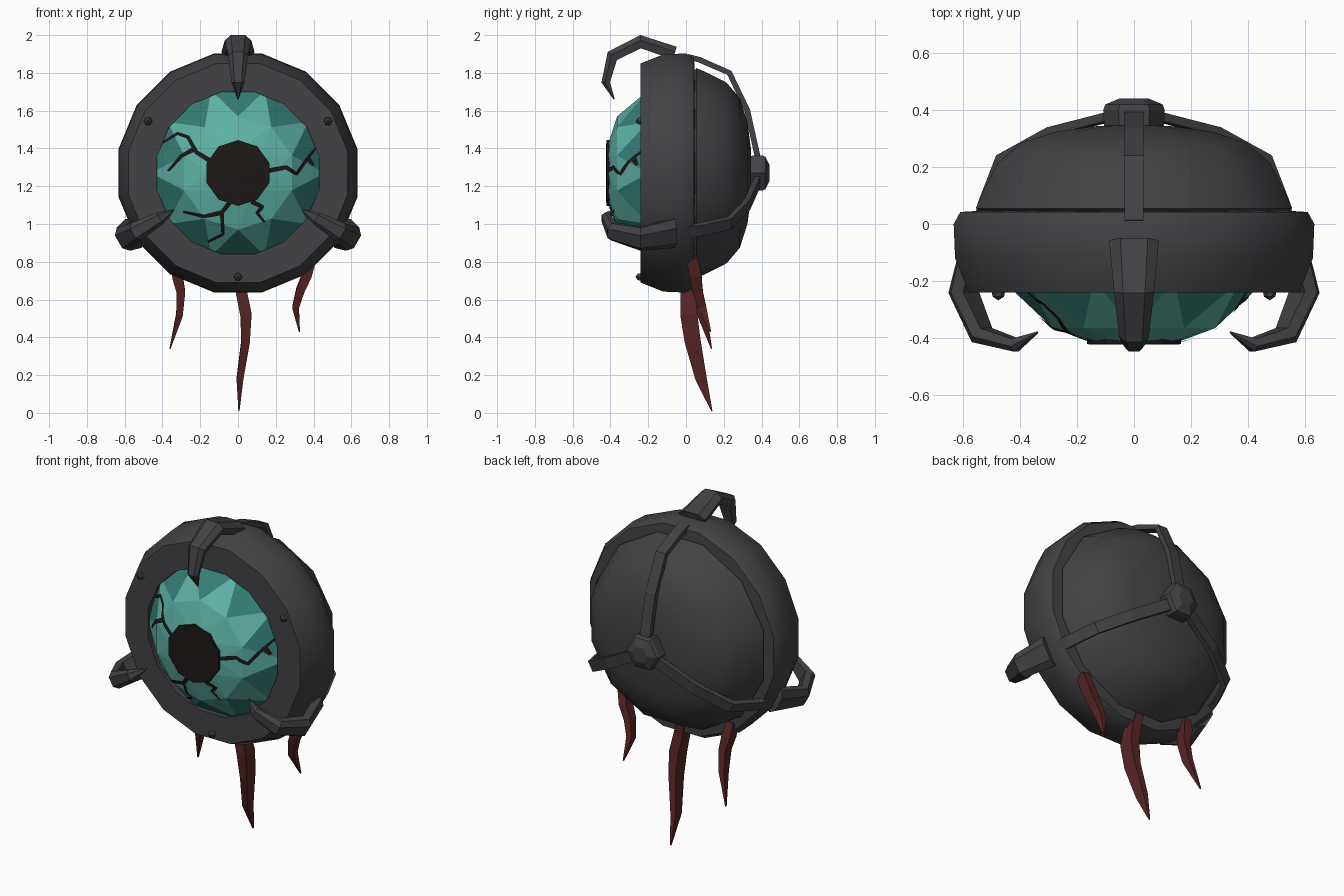
import bpy, bmesh
from math import sin, cos, pi, radians
from mathutils import Vector, Matrix
from mathutils.bvhtree import BVHTree

if "Cube" in bpy.data.objects:
    bpy.data.objects.remove(bpy.data.objects["Cube"])

CZ = 1.27  # height of the eye axis


def material(name, rgb):
    m = bpy.data.materials.new(name)
    m.diffuse_color = (*rgb, 1)
    m.use_nodes = True
    m.node_tree.nodes["Principled BSDF"].inputs["Base Color"].default_value = m.diffuse_color
    return m


IRON = material("dark_iron", (0.055, 0.055, 0.06))
TEAL = material("teal", (0.11, 0.45, 0.38))
DEEP = material("deep_teal", (0.035, 0.21, 0.18))
BLACK = material("black", (0.012, 0.009, 0.008))
RED = material("dark_red", (0.10, 0.018, 0.02))


def finish(name, bm, mats, smooth=None):
    bmesh.ops.recalc_face_normals(bm, faces=bm.faces)
    me = bpy.data.meshes.new(name)
    bm.to_mesh(me)
    bm.free()
    ob = bpy.data.objects.new(name, me)
    bpy.context.collection.objects.link(ob)
    for m in mats:
        me.materials.append(m)
    if smooth:
        bpy.ops.object.select_all(action='DESELECT')
        ob.select_set(True)
        bpy.context.view_layer.objects.active = ob
        bpy.ops.object.shade_smooth_by_angle(angle=radians(smooth))
    return ob


def revolve(name, profile, n, mat, offset=0.0, closed=False, smooth=None, centre=(0, CZ)):
    """Turn a (radius, y) profile around the y axis."""
    bm = bmesh.new()
    rings = []
    for r, y in profile:
        k = 1 if r == 0 else n
        rings.append([bm.verts.new((centre[0] + r * cos(offset + 2 * pi * i / n), y,
                                    centre[1] + r * sin(offset + 2 * pi * i / n))) for i in range(k)])
    pairs = list(zip(rings, rings[1:]))
    if closed:
        pairs.append((rings[-1], rings[0]))
    for a, b in pairs:
        for i in range(n):
            j = (i + 1) % n
            quad = [a[i % len(a)], a[j % len(a)], b[j % len(b)], b[i % len(b)]]
            bm.faces.new(list(dict.fromkeys(quad)))
    return finish(name, bm, [mat], smooth)


BOX = [(-1, -1), (1, -1), (1, 1), (-1, 1)]
RIDGED = [(-0.8, -1), (0.8, -1), (1, 0.2), (0.55, 1), (-0.55, 1), (-1, 0.2)]


def loft(name, path, sizes, shape, mat, turn=0.0, smooth=None):
    """Sweep a section along a path; turn spins it around the eye axis."""
    bm = bmesh.new()
    pts = [Vector(p) for p in path]
    rings = []
    for i, p in enumerate(pts):
        t = (pts[min(i + 1, len(pts) - 1)] - pts[max(i - 1, 0)]).normalized()
        side = Vector((1, 0, 0))
        side = (side - t * side.dot(t)).normalized()
        nor = t.cross(side)
        if nor.dot(p) < 0 and nor.y > 0:
            nor = -nor
        w, h = sizes[i]
        rings.append([bm.verts.new(p + side * u * w / 2 + nor * v * h / 2) for u, v in shape])
    n = len(shape)
    for a, b in zip(rings, rings[1:]):
        for i in range(n):
            bm.faces.new((a[i], a[(i + 1) % n], b[(i + 1) % n], b[i]))
    bm.faces.new(rings[0])
    bm.faces.new(rings[-1])
    bm.transform(Matrix.Translation((0, 0, CZ)) @ Matrix.Rotation(turn, 4, 'Y'))
    return finish(name, bm, [mat], smooth)


# Iron ring around the eye
k = 1 / cos(pi / 16)
revolve("iron_ring", [(r * k, y) for r, y in
        [(0.43, -0.24), (0.58, -0.24), (0.628, -0.12), (0.633, 0.0), (0.61, 0.042),
         (0.52, 0.048), (0.43, -0.05)]], 16, IRON, pi / 16, True, 32)

# Domed back shell
revolve("back_shell", [(0.50, 0.0), (0.575, 0.055), (0.555, 0.10), (0.495, 0.215),
                       (0.41, 0.285), (0.28, 0.325), (0.14, 0.343), (0, 0.35)],
        12, IRON, pi / 12, smooth=35)

# Faceted eye: light points in a star, darker facets between them
bm = bmesh.new()
eye = []
for r, y, off in [(0.16, -0.412, 0), (0.30, -0.365, 0.5), (0.46, -0.20, 0)]:
    eye.append([bm.verts.new((r * cos((i + off) * pi / 5), y, CZ + r * sin((i + off) * pi / 5)))
                for i in range(10)])
inner, mid, outer = eye
bm.faces.new(inner)
for i in range(10):
    j = (i + 1) % 10
    bm.faces.new((inner[i], inner[j], mid[i]))
    bm.faces.new((mid[i], mid[j], inner[j]))
    bm.faces.new((mid[i], mid[j], outer[j]))
    bm.faces.new((outer[i], outer[j], mid[i])).material_index = 1
bm.normal_update()
tree = BVHTree.FromBMesh(bm)
eyeball = finish("eyeball", bm, [TEAL, DEEP])
if sum(f.normal.y for f in eyeball.data.polygons) > 0:
    eyeball.data.flip_normals()

# Pupil
revolve("pupil", [(0, -0.424), (0.174, -0.422), (0.174, -0.39)], 10, BLACK, pi / 10)

# Cracks laid over the eye, as (x, z) paths
CRACKS = [
    [(-0.14, 1.33), (-0.22, 1.38), (-0.265, 1.46), (-0.32, 1.48), (-0.40, 1.43)],
    [(-0.235, 1.395), (-0.30, 1.36), (-0.37, 1.28)],
    [(0.15, 1.28), (0.255, 1.30), (0.31, 1.265), (0.37, 1.35), (0.41, 1.40)],
    [(0.37, 1.35), (0.40, 1.31)],
    [(-0.04, 1.12), (-0.085, 1.06), (-0.08, 0.945), (-0.16, 0.905)],
    [(-0.085, 1.06), (-0.18, 1.04), (-0.29, 1.065)],
    [(0.07, 1.12), (0.13, 1.09), (0.10, 1.06), (0.14, 1.01)],
]


def on_eye(p):
    hit = tree.ray_cast(Vector((p.x, -1, p.y)), Vector((0, 1, 0)))[0]
    return Vector((p.x, (hit.y if hit else -0.24) - 0.006, p.y))


bm = bmesh.new()
for path in CRACKS:
    dense = []
    for a, b in zip(path, path[1:]):
        dense += [Vector(a).lerp(Vector(b), s / 4) for s in range(4)]
    dense.append(Vector(path[-1]))
    prev = None
    for i, p in enumerate(dense):
        d = (dense[min(i + 1, len(dense) - 1)] - dense[max(i - 1, 0)]).normalized()
        w = 0.013 * (1 - 0.55 * i / len(dense))
        n = Vector((-d.y, d.x)) * w
        cur = [bm.verts.new(on_eye(p + n)), bm.verts.new(on_eye(p - n))]
        if prev:
            bm.faces.new((prev[0], prev[1], cur[1], cur[0]))
        prev = cur
cracks = finish("eye_cracks", bm, [BLACK])
for f in cracks.data.polygons:
    if f.normal.y > 0:
        f.flip()

# Three claws, three back straps and three rivets, evenly spaced
for i in range(3):
    turn = i * 2 * pi / 3
    loft(f"claw_{i + 1}",
         [(0, -0.06, 0.635), (0, -0.24, 0.695), (0, -0.39, 0.62), (0, -0.425, 0.48), (0, -0.38, 0.39)],
         [(0.175, 0.07), (0.14, 0.07), (0.105, 0.065), (0.07, 0.045), (0.006, 0.006)],
         RIDGED, IRON, turn, 30)
    loft(f"back_strap_{i + 1}",
         [(0, 0.01, 0.615), (0, 0.07, 0.60), (0, 0.23, 0.53), (0, 0.325, 0.33), (0, 0.385, 0.06)],
         [(0.065, 0.03)] * 5, BOX, IRON, turn)
    a = radians(30 + 120 * i)
    revolve(f"rivet_{i + 1}", [(0.024, -0.235), (0.02, -0.255), (0, -0.268)], 6, IRON,
            centre=(0.55 * cos(a), CZ + 0.55 * sin(a)))

# Hexagonal hub at the back
revolve("back_hub", [(0, 0.335), (0.105, 0.345), (0.108, 0.40), (0.10, 0.42), (0.05, 0.441), (0, 0.441)],
        6, IRON)

# Hanging strands
STRANDS = {
    "middle": ([(0.0, 0.02, 0.72), (0.02, 0.01, 0.63), (0.042, 0.015, 0.52), (0.04, 0.035, 0.38),
                (0.01, 0.08, 0.18), (0.005, 0.137, 0.01)],
               [(0.05, 0.07), (0.06, 0.08), (0.06, 0.09), (0.045, 0.085), (0.035, 0.06), (0.006, 0.006)]),
    "left": ([(-0.33, 0.03, 0.80), (-0.32, 0.05, 0.72), (-0.302, 0.06, 0.64), (-0.31, 0.085, 0.52),
              (-0.36, 0.135, 0.34)],
             [(0.05, 0.06), (0.055, 0.065), (0.045, 0.06), (0.035, 0.05), (0.006, 0.006)]),
    "right": ([(0.39, 0.03, 0.82), (0.365, 0.05, 0.73), (0.33, 0.06, 0.65), (0.305, 0.085, 0.56),
               (0.325, 0.13, 0.43)],
              [(0.05, 0.06), (0.05, 0.065), (0.045, 0.055), (0.035, 0.045), (0.006, 0.006)]),
}
for name, (path, sizes) in STRANDS.items():
    loft(f"{name}_strand", [(x, y, z - CZ) for x, y, z in path], sizes, BOX, RED)
